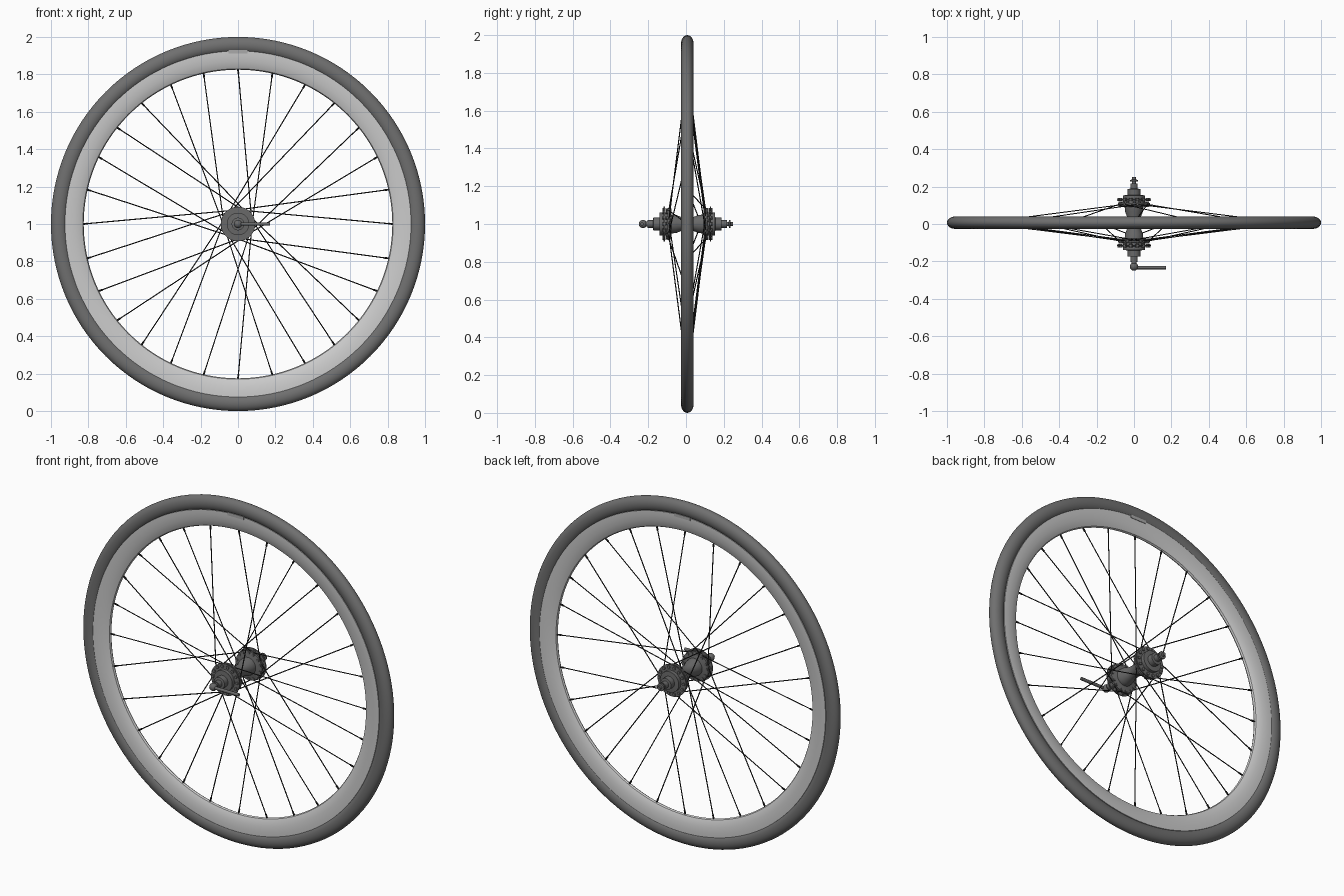
import bpy, bmesh, math
from math import sin, cos, pi, radians
from mathutils import Vector

cube = bpy.data.objects.get("Cube")
if cube:
    bpy.data.objects.remove(cube)

CENTRE = Vector((0, 0, 1))
MID = 0.007          # plane of the tyre
SPOKES = 28


def material(name, v):
    m = bpy.data.materials.new(name)
    m.use_nodes = True
    m.diffuse_color = (v, v, v, 1)
    b = m.node_tree.nodes["Principled BSDF"]
    b.inputs["Base Color"].default_value = (v, v, v, 1)
    b.inputs["Roughness"].default_value = 0.6
    return m


rubber = material("grey rubber", 0.16)
alloy = material("pale alloy", 0.6)
steel = material("hub grey", 0.14)
wire = material("spoke black", 0.02)
clip = material("clip grey", 0.4)


def finish(bm, name, mat, angle=35):
    bmesh.ops.remove_doubles(bm, verts=bm.verts, dist=1e-5)
    bmesh.ops.recalc_face_normals(bm, faces=bm.faces)
    me = bpy.data.meshes.new(name)
    bm.to_mesh(me)
    bm.free()
    me.materials.append(mat)
    ob = bpy.data.objects.new(name, me)
    bpy.context.collection.objects.link(ob)
    bpy.ops.object.select_all(action='DESELECT')
    ob.select_set(True)
    bpy.context.view_layer.objects.active = ob
    bpy.ops.object.shade_smooth_by_angle(angle=radians(angle))
    return ob


def lathe(name, profile, mat, steps, closed=False):
    """Turn (radius, y) points about the axle."""
    bm = bmesh.new()
    vs = [bm.verts.new((r, y, 1)) for r, y in profile]
    pairs = list(zip(vs, vs[1:])) + ([(vs[-1], vs[0])] if closed else [])
    edges = [bm.edges.new(p) for p in pairs]
    bmesh.ops.spin(bm, geom=vs + edges, cent=CENTRE, axis=(0, 1, 0),
                   angle=2 * pi, steps=steps)
    return finish(bm, name, mat)


def rod(bm, a, b, r, sides=6):
    d = b - a
    mat = d.to_track_quat('Z', 'Y').to_matrix().to_4x4()
    mat.translation = (a + b) / 2
    bmesh.ops.create_cone(bm, cap_ends=True, segments=sides, radius1=r,
                          radius2=r, depth=d.length, matrix=mat)


def polar(r, angle, y):
    return CENTRE + Vector((r * cos(angle), y, r * sin(angle)))


# Tyre: oval section
oval = [2 * pi * i / 24 for i in range(24)]
lathe("tyre", [(0.957 + 0.043 * cos(t), MID + 0.033 * sin(t)) for t in oval],
      rubber, 128, True)

# Rim: section tapering towards the hub
half = [(0.925, 0.026), (0.9, 0.026), (0.87, 0.022), (0.845, 0.016),
        (0.83, 0.009), (0.825, 0)]
section = [(r, MID + y) for r, y in half]
section += [(r, MID - y) for r, y in reversed(half[:-1])]
lathe("rim", section, alloy, 128, True)

# Joint clip at the top of the rim
bm = bmesh.new()
bmesh.ops.create_cube(bm, size=1)
bmesh.ops.scale(bm, vec=(0.115, 0.058, 0.03), verts=bm.verts)
bmesh.ops.translate(bm, vec=(0, MID, 1.92), verts=bm.verts)
bmesh.ops.bevel(bm, geom=bm.edges[:], offset=0.006, segments=2, affect='EDGES')
finish(bm, "rim_clip", clip)

# Hub shell with a waist, flanges and stepped ends
end = [(0.034, 0), (0.036, 0.03), (0.048, 0.06), (0.05, 0.085), (0.085, 0.092),
       (0.085, 0.104), (0.06, 0.106), (0.06, 0.118), (0.092, 0.119),
       (0.092, 0.125), (0.06, 0.126), (0.06, 0.146), (0.034, 0.148),
       (0.034, 0.18), (0.02, 0.182), (0.02, 0.21), (0, 0.21)]
hub = [(r, MID - y) for r, y in reversed(end)] + [(r, MID + y) for r, y in end[1:]]
lathe("hub", hub, steel, 40)

# Axle end nut at the back
lathe("axle_nut", [(0, 0.2), (0.01, 0.2), (0.01, 0.226), (0.022, 0.227),
                   (0.022, 0.236), (0.01, 0.237), (0.01, 0.25), (0, 0.25)],
      steel, 20)

# Quick release pivot and lever at the front
bm = bmesh.new()
rod(bm, polar(0, 0, -0.19), polar(0, 0, -0.23), 0.014, 16)
start = len(bm.verts)
ball = bmesh.ops.create_uvsphere(bm, u_segments=16, v_segments=10, radius=0.022)
bmesh.ops.translate(bm, vec=polar(0, 0, -0.228), verts=ball["verts"])
finish(bm, "release_pivot", steel)
bm = bmesh.new()
rod(bm, polar(0, 0, -0.233), polar(0.17, 0, -0.233), 0.009, 12)
finish(bm, "release_lever", steel)

# Spokes: sides alternate, lean swaps every two
spokes, nipples, heads = bmesh.new(), bmesh.new(), bmesh.new()
for k in range(SPOKES):
    angle = 2 * pi * k / SPOKES
    side = 1 if k % 2 else -1
    lean = -1 if (k // 2) % 2 else 1
    hub_angle = angle + lean * radians(75)
    inner = polar(0.076, hub_angle, MID + side * 0.1)
    outer = polar(0.828, angle, MID)
    rod(spokes, inner, outer, 0.003)
    rod(nipples, outer.lerp(inner, 0.03), outer, 0.005, 8)
    rod(heads, polar(0.076, hub_angle, MID + side * 0.085),
        polar(0.076, hub_angle, MID + side * 0.112), 0.008, 8)
    # Studs round the outer discs
    stud = 2 * pi * (k // 2) / (SPOKES / 2)
    rod(heads, polar(0.078, stud, MID + side * 0.115),
        polar(0.078, stud, MID + side * 0.132), 0.009, 8)
finish(spokes, "spokes", wire)
finish(nipples, "spoke_nipples", wire)
finish(heads, "spoke_heads", steel)
